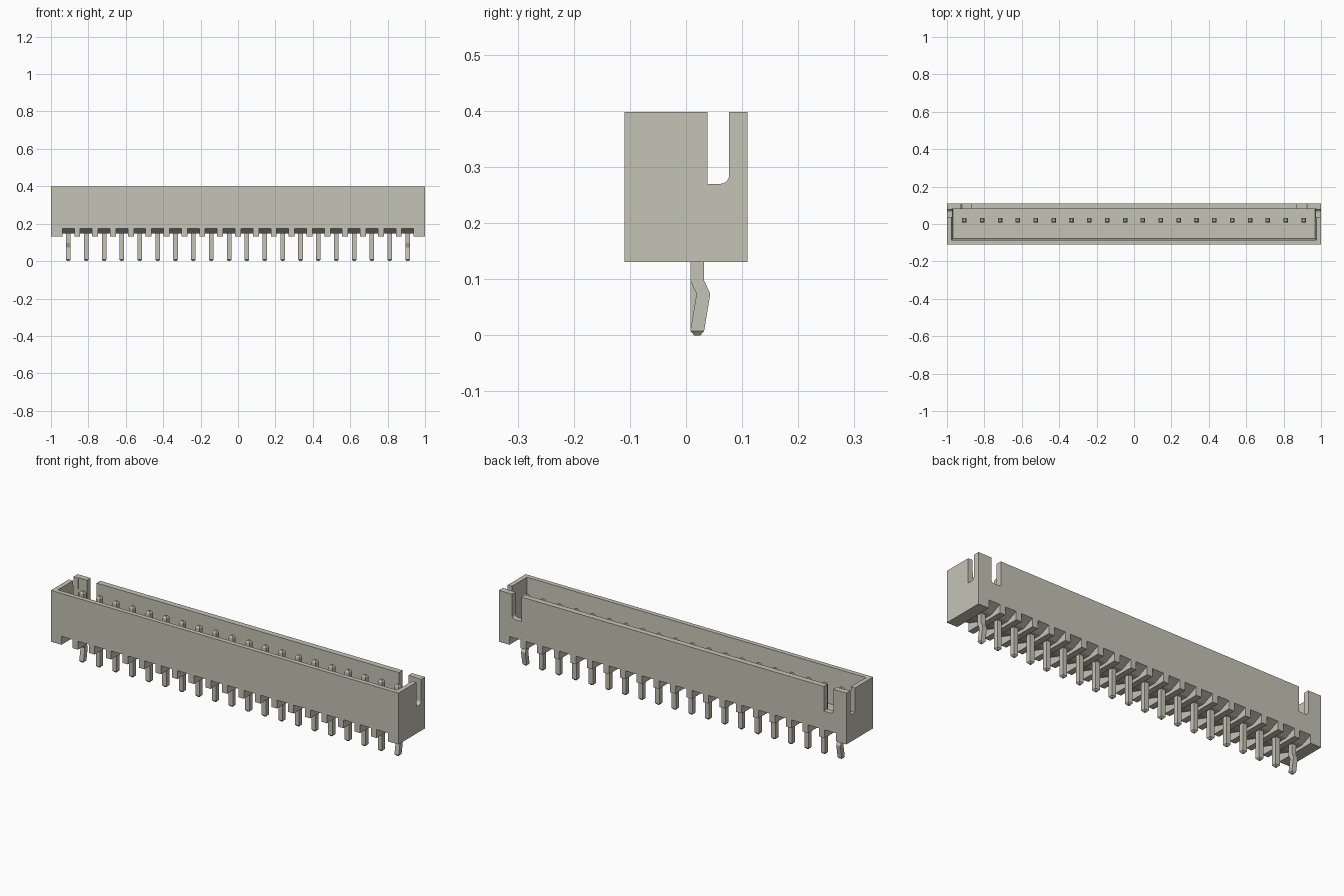
import bpy, bmesh, math
from mathutils import Vector

cube = bpy.data.objects.get("Cube")
if cube:
    bpy.data.objects.remove(cube, do_unlink=True)

mat = bpy.data.materials.new("warm_grey_plastic")
mat.use_nodes = True
COLOUR = (0.56, 0.55, 0.46, 1)
mat.diffuse_color = COLOUR
mat.node_tree.nodes["Principled BSDF"].inputs["Base Color"].default_value = COLOUR

PITCH, COUNT = 0.0955, 20
PIN_Y, HALF = 0.02, 0.0122
BASE, TOP, DEPTH = 0.131, 0.398, 0.11
FLOOR, SLOT_Z, FILLET = 0.21, 0.27, 0.016
pin_xs = [(i - (COUNT - 1) / 2) * PITCH for i in range(COUNT)]


def loft(bm, rings):
    """Skin a closed solid through rings with equal point counts."""
    rows = [[bm.verts.new(p) for p in ring] for ring in rings]
    for a, b in zip(rows, rows[1:]):
        for i in range(len(a)):
            j = (i + 1) % len(a)
            bm.faces.new((a[i], a[j], b[j], b[i]))
    bm.faces.new(rows[0][::-1])
    bm.faces.new(rows[-1])


def rect(x0, x1, y0, y1, z):
    return [(x0, y0, z), (x1, y0, z), (x1, y1, z), (x0, y1, z)]


def finish(bm, name):
    bmesh.ops.recalc_face_normals(bm, faces=bm.faces[:])
    mesh = bpy.data.meshes.new(name)
    bm.to_mesh(mesh)
    bm.free()
    mesh.materials.append(mat)
    ob = bpy.data.objects.new(name, mesh)
    bpy.context.collection.objects.link(ob)
    return ob


def slot_profile(inner, outer):
    """U slot open at the top, rounded at the bottom of its outer side."""
    side = 1 if outer > inner else -1
    pts = [(inner, TOP + 0.1), (inner, SLOT_Z)]
    for k in range(7):
        a = math.radians(90 * k / 6)
        pts.append((outer - side * FILLET * (1 - math.sin(a)),
                    SLOT_Z + FILLET * (1 - math.cos(a))))
    return pts + [(outer, TOP + 0.1)]


def cut(target, bm, name):
    tool = finish(bm, name)
    tool.hide_render = True
    mod = target.modifiers.new(name, "BOOLEAN")
    mod.operation, mod.solver, mod.object = "DIFFERENCE", "EXACT", tool
    bpy.context.view_layer.objects.active = target
    bpy.ops.object.modifier_apply(modifier=name)
    bpy.data.objects.remove(tool, do_unlink=True)


# Housing block
bm = bmesh.new()
loft(bm, [rect(-1, 1, -DEPTH, DEPTH, z) for z in (BASE, TOP)])
housing = finish(bm, "housing")

# Open cavity with slightly drafted front and end walls
bm = bmesh.new()
loft(bm, [rect(-0.968, 0.968, -0.078, 0.08, FLOOR),
          rect(-0.976, 0.976, -0.086, 0.08, TOP + 0.001)])
cut(housing, bm, "cavity_cutter")

# Slots through both end walls
bm = bmesh.new()
profile = slot_profile(0.038, 0.077)
for s in (-1, 1):
    loft(bm, [[(s * x, y, z) for y, z in profile] for x in (0.95, 1.05)])
cut(housing, bm, "end_slot_cutter")

# Slots through the back wall beside the corner posts
bm = bmesh.new()
for s in (-1, 1):
    profile = slot_profile(s * 0.87, s * 0.925)
    loft(bm, [[(x, y, z) for x, z in profile] for y in (0.07, 0.15)])
cut(housing, bm, "back_slot_cutter")

# Channels under the housing, sloping up to the front and back
bm = bmesh.new()
channel = [(-0.12, 0.1), (0.12, 0.1), (0.12, 0.178), (0.05, 0.148),
           (-0.03, 0.148), (-0.12, 0.178)]
for px in pin_xs:
    loft(bm, [[(px + d, y, z) for y, z in channel] for d in (-0.032, 0.032)])
cut(housing, bm, "channel_cutter")

# Contact pins with tapered tips; the two end pins are kinked to grip the board
for i, px in enumerate(pin_xs):
    kinked = i in (0, COUNT - 1)
    stations = [(0, 0, 0.45), (0.008, 0, 1)]
    if kinked:
        stations += [(0.074, 0.011, 1), (0.098, 0, 1)]
    stations += [(0.36, 0, 1), (0.37, 0, 0.5)]
    bm = bmesh.new()
    loft(bm, [rect(px - HALF * k, px + HALF * k,
                   PIN_Y + dy - HALF * k, PIN_Y + dy + HALF * k, z)
              for z, dy, k in stations])
    finish(bm, f"{'kinked' if kinked else 'straight'}_pin_{i + 1}")
